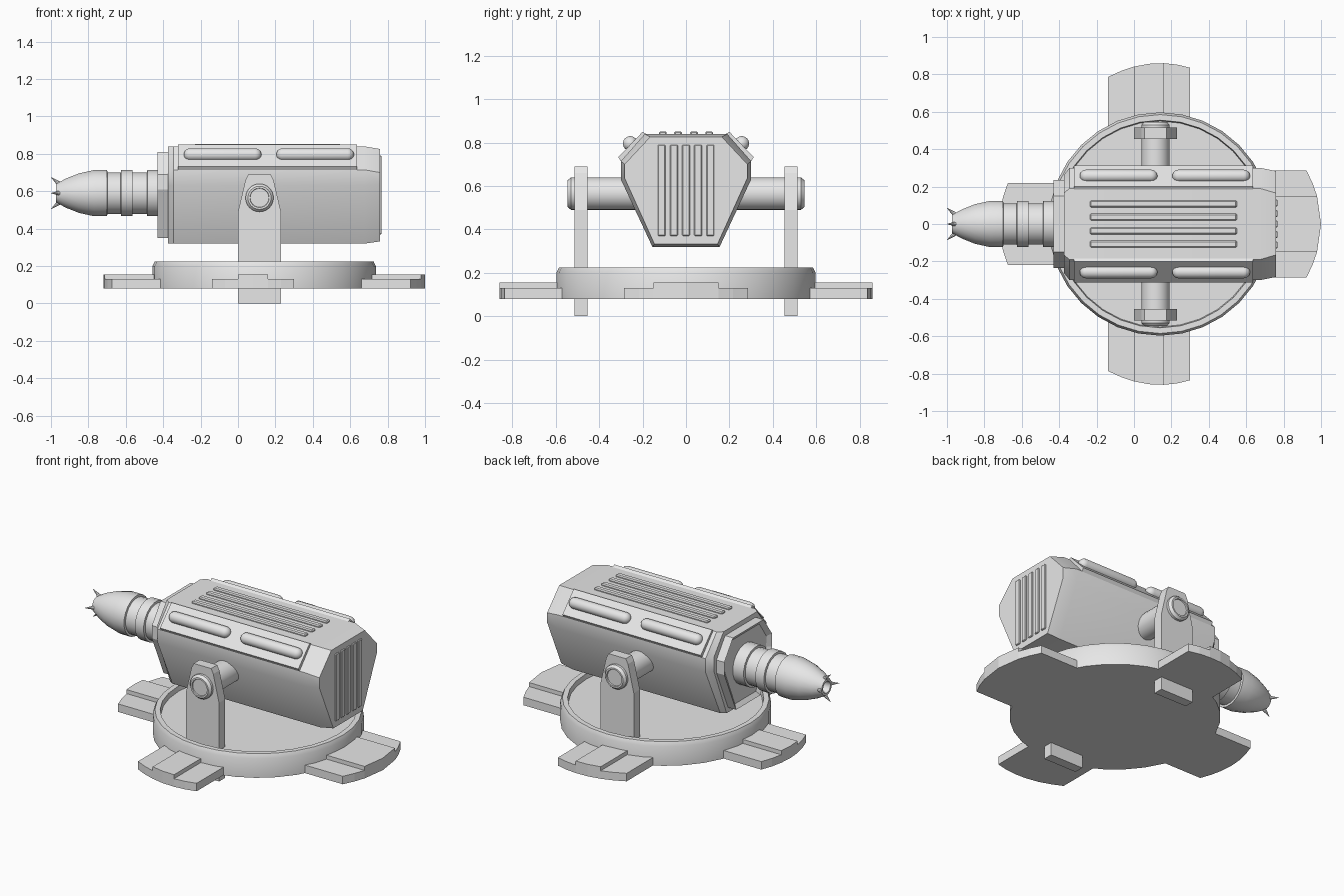
import bpy, bmesh, math
from mathutils import Vector

cube = bpy.data.objects.get("Cube")
if cube:
    bpy.data.objects.remove(cube, do_unlink=True)

grey = bpy.data.materials.new("plain_grey")
grey.use_nodes = True
grey.diffuse_color = (0.8, 0.8, 0.8, 1)
grey.node_tree.nodes["Principled BSDF"].inputs["Base Color"].default_value = (0.8, 0.8, 0.8, 1)


def loft(name, rings, smooth=False, inset=None):
    """Skin a stack of equal rings, cap both ends, optionally recess the first cap."""
    bm = bmesh.new()
    loops = [[bm.verts.new(p) for p in ring] for ring in rings]
    n = len(loops[0])
    for a, b in zip(loops, loops[1:]):
        for i in range(n):
            j = (i + 1) % n
            bm.faces.new((a[i], a[j], b[j], b[i]))
    first = bm.faces.new(loops[0][::-1])
    bm.faces.new(loops[-1])
    bmesh.ops.recalc_face_normals(bm, faces=bm.faces)
    if inset:
        bmesh.ops.inset_individual(bm, faces=[first], thickness=inset)
        bmesh.ops.translate(bm, verts=first.verts, vec=first.normal * -0.02)
    mesh = bpy.data.meshes.new(name)
    bm.to_mesh(mesh)
    bm.free()
    mesh.materials.append(grey)
    ob = bpy.data.objects.new(name, mesh)
    bpy.context.collection.objects.link(ob)
    if smooth:
        bpy.ops.object.select_all(action='DESELECT')
        ob.select_set(True)
        bpy.context.view_layer.objects.active = ob
        bpy.ops.object.shade_smooth_by_angle(angle=math.radians(31))
    return ob


def lathe(name, centre, axis, profile, sides=24):
    """Revolve (distance, radius) pairs around an axis."""
    axis = Vector(axis).normalized()
    u = axis.orthogonal().normalized()
    v = axis.cross(u)
    turns = [2 * math.pi * i / sides for i in range(sides)]
    return loft(name, [[Vector(centre) + axis * d + (u * math.cos(t) + v * math.sin(t)) * r
                        for t in turns] for d, r in profile], True)


def box(name, lo, hi, bevel=0):
    ring = [(lo[0], lo[1]), (hi[0], lo[1]), (hi[0], hi[1]), (lo[0], hi[1])]
    ob = loft(name, [[(x, y, z) for x, y in ring] for z in (lo[2], hi[2])])
    if bevel:
        mod = ob.modifiers.new("edge", 'BEVEL')
        mod.width = bevel
        mod.segments = 1
    return ob


def section(x, half, y_scale=1):
    """Symmetric cross-section at x from its +y half, listed bottom to top."""
    pts = [(y, z) for y, z in half] + [(-y, z) for y, z in reversed(half)]
    return [(x, y * y_scale, z) for y, z in pts]


# Round base with a raised rim and a sunken floor
CX = 0.14
lathe("base_disc", (CX, 0, 0), (0, 0, 1),
      [(0.08, 0.597), (0.2, 0.597), (0.225, 0.585), (0.225, 0.555), (0.195, 0.55)], 32)

# Four feet, each with a raised middle strip
feet = {"right": ((1, 0), (-0.285, -0.15, 0.15, 0.285)),
        "left": ((-1, 0), (-0.22, -0.08, 0.08, 0.22)),
        "back": ((0, 1), (-0.28, -0.14, 0.02, 0.16)),
        "front": ((0, -1), (-0.28, -0.14, 0.02, 0.16))}
for side, ((dx, dy), cuts) in feet.items():
    for k in range(3):
        a, b = cuts[k], cuts[k + 1]
        m = (a + b) / 2
        plan = [(a, 0.5), (b, 0.5)] + [(l, 0.86 - 0.95 * l * l) for l in (b, m, a)]
        top = 0.155 if k == 1 else 0.13
        loft(f"{side}_foot_strip_{k + 1}",
             [[(CX + dx * d + abs(dy) * l, dy * d + abs(dx) * l, z) for l, d in plan]
              for z in (0.08, top)])

# Side brackets and the pivot axle
outline = [(0, 0), (0.23, 0), (0.23, 0.49), (0.19, 0.66), (0.175, 0.69),
           (0.055, 0.69), (0.04, 0.66), (0, 0.49)]
for label, s in (("front", -1), ("back", 1)):
    loft(label + "_bracket", [[(x, s * y, z) for x, z in outline] for y in (0.455, 0.515)])
    lathe(label + "_axle", (0.115, 0, 0.565), (0, s, 0),
          [(0.1, 0.075), (0.53, 0.075), (0.545, 0.062), (0.545, 0.052), (0.538, 0.05)])

# Main housing, tapering at the rear end
hull = [(0.155, 0.32), (0.3, 0.63), (0.3, 0.715), (0.19, 0.84)]
rear = [(0.145, 0.332), (0.283, 0.637), (0.283, 0.7), (0.165, 0.826)]
loft("housing", [section(-0.375, hull, 0.87), section(-0.345, hull),
                 section(0.675, hull), section(0.76, rear)], True)

# Recessed collar where the barrel enters
collar = [(0.12, 0.35), (0.235, 0.61), (0.235, 0.69), (0.15, 0.81)]
loft("barrel_collar", [section(-0.43, collar), section(-0.36, collar)], inset=0.03)

# Sloped shoulder plates with capsule lamps
plate = [(0.295, 0.705), (0.312, 0.733), (0.2, 0.85), (0.175, 0.835)]
r = 0.034
arc = [math.pi / 2 * i / 5 for i in range(6)]
for label, s in (("front", -1), ("back", 1)):
    loft(label + "_shoulder_plate", [[(x, s * y, z) for y, z in plate] for x in (-0.32, 0.635)])
    for n, x0 in enumerate((-0.29, 0.205)):
        length = 0.415
        ends = [(r - r * math.cos(t), max(r * math.sin(t), 0.001)) for t in arc]
        lathe(f"{label}_lamp_{n + 1}", (x0, s * 0.257, 0.796), (1, 0, 0),
              ends + [(length - d, q) for d, q in reversed(ends)], 20)

# Roof slats and rear vent slats
for n, y in enumerate((-0.107, -0.037, 0.037, 0.107)):
    box(f"roof_slat_{n + 1}", (-0.235, y - 0.018, 0.83), (0.55, y + 0.018, 0.852), 0.006)
for n in range(5):
    y = (n - 2) * 0.056
    box(f"rear_slat_{n + 1}", (0.75, y - 0.018, 0.37), (0.768, y + 0.018, 0.79), 0.004)

# Barrel with rings, tapered nozzle and bore
AX = Vector((0, 0, 0.59))
lathe("barrel", AX, (-1, 0, 0),
      [(0.37, 0.125), (0.485, 0.125), (0.487, 0.112), (0.563, 0.112), (0.565, 0.125),
       (0.625, 0.125), (0.627, 0.112), (0.698, 0.112), (0.7, 0.125), (0.77, 0.125),
       (0.85, 0.107), (0.92, 0.079), (0.972, 0.05), (0.972, 0.036), (0.9, 0.03)], 20)

# Muzzle spikes
for n in range(4):
    t = math.pi / 2 * n
    out = Vector((0, math.cos(t), math.sin(t)))
    base = AX + out * 0.045 + Vector((-0.95, 0, 0))
    tip = AX + out * 0.085 + Vector((-0.999, 0, 0))
    lathe(f"muzzle_spike_{n + 1}", base, tip - base,
          [(0, 0.015), ((tip - base).length, 0.001)], 8)
